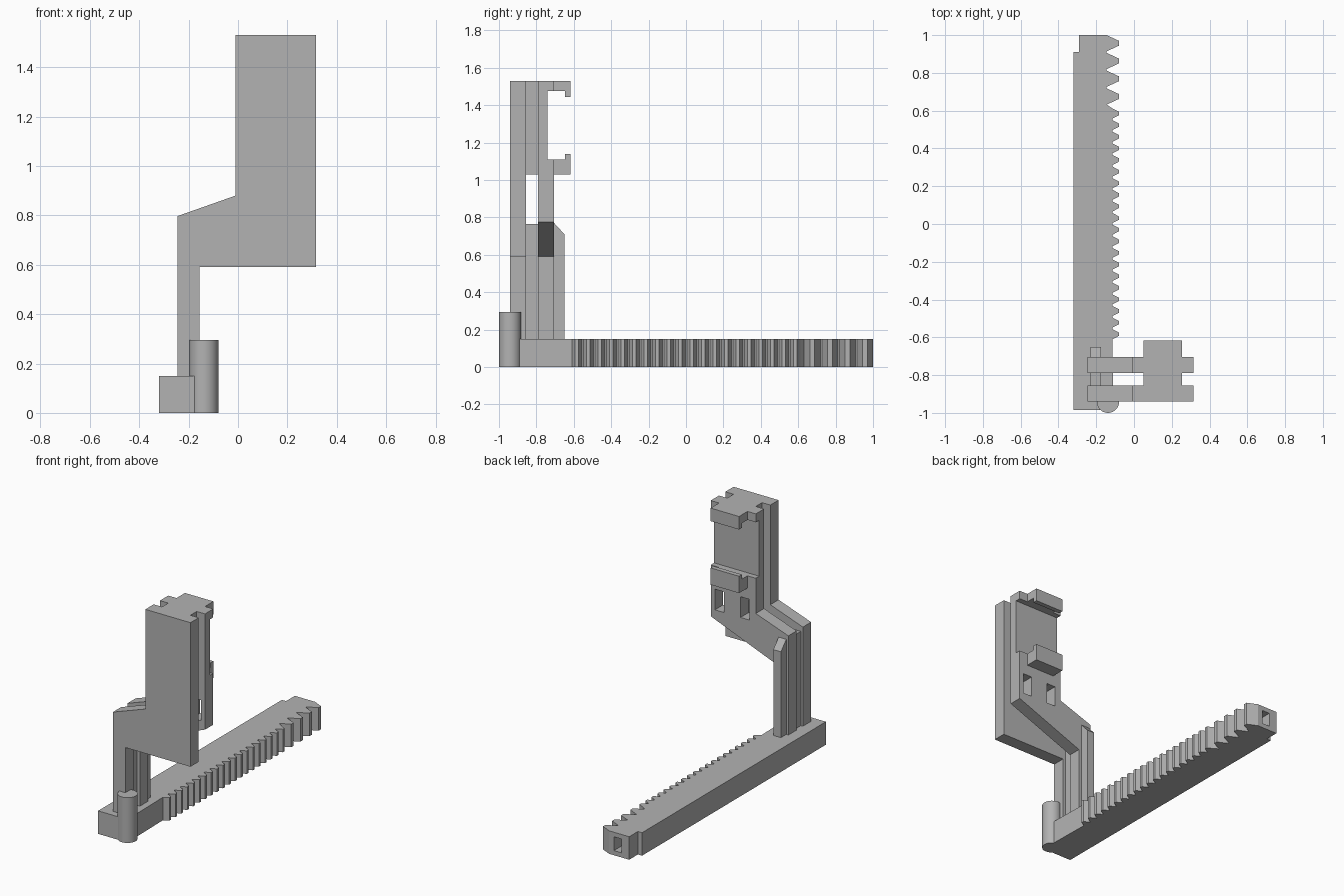
import bpy
import bmesh
from mathutils import Vector

cube = bpy.data.objects.get("Cube")
if cube:
    bpy.data.objects.remove(cube, do_unlink=True)

GREY = (0.45, 0.45, 0.45, 1.0)
mat = bpy.data.materials.new("plain grey")
mat.use_nodes = True
mat.diffuse_color = GREY
mat.node_tree.nodes["Principled BSDF"].inputs["Base Color"].default_value = GREY


def prism(name, profile, axis, start, end):
    """Extrude a 2D outline along one axis (the outline uses the other two, in order)."""
    def place(a, b):
        co = [a, b]
        co.insert(axis, start)
        return Vector(co)
    bm = bmesh.new()
    face = bm.faces.new([bm.verts.new(place(a, b)) for a, b in profile])
    step = Vector((0, 0, 0))
    step[axis] = end - start
    extruded = bmesh.ops.extrude_face_region(bm, geom=[face])["geom"]
    moved = [g for g in extruded if isinstance(g, bmesh.types.BMVert)]
    bmesh.ops.translate(bm, verts=moved, vec=step)
    bmesh.ops.recalc_face_normals(bm, faces=bm.faces)
    mesh = bpy.data.meshes.new(name)
    bm.to_mesh(mesh)
    bm.free()
    mesh.materials.append(mat)
    obj = bpy.data.objects.new(name, mesh)
    bpy.context.collection.objects.link(obj)
    return obj


def box(name, x, y, z):
    return prism(name, [(x[0], y[0]), (x[1], y[0]), (x[1], y[1]), (x[0], y[1])], 2, *z)


def cut(target, x, y, z):
    """Subtract a box from a part."""
    cutter = box("cutter", x, y, z)
    cutter.hide_render = True
    mod = target.modifiers.new("cut", "BOOLEAN")
    mod.operation = "DIFFERENCE"
    mod.solver = "EXACT"
    mod.object = cutter
    bpy.context.view_layer.objects.active = target
    bpy.ops.object.modifier_apply(modifier=mod.name)
    bpy.data.objects.remove(cutter, do_unlink=True)


def teeth(first, pitch, count, root_x, root_half, tip_half, tip_x=-0.08):
    """Outline points of a row of tapered teeth, running towards -y."""
    points = []
    for i in range(count):
        y = first - i * pitch
        points += [(root_x, y + root_half), (tip_x, y + tip_half),
                   (tip_x, y - tip_half), (root_x, y - root_half)]
    return points


# Toothed rack: coarse teeth at the back, fine teeth along the rest
outline = [(-0.11, -0.90), (-0.175, -0.985), (-0.32, -0.985), (-0.32, 0.91),
           (-0.29, 0.91), (-0.29, 1.0)]
outline += teeth(0.957, 0.094, 4, -0.145, 0.043, 0.013)
outline += teeth(0.585, 0.0615, 20, -0.115, 0.027, 0.009)
rack = prism("toothed_rack", outline, 2, 0, 0.15)
cut(rack, (-0.235, -0.18), (0.91, 1.1), (0.03, 0.12))

# Round pin at the front corner
bpy.ops.mesh.primitive_cylinder_add(vertices=48, radius=0.059, depth=0.295,
                                    location=(-0.138, -0.941, 0.1475))
pin = bpy.context.object
pin.name = "front_pin"
pin.data.materials.append(mat)
bpy.ops.object.shade_smooth_by_angle()

# Two cranked plates; the rear one has a sloping underside
for name, y0, y1, corner_z in (("front_plate", -0.94, -0.855, 0.59),
                               ("rear_plate", -0.79, -0.705, 0.775)):
    plate = prism(name, [(-0.245, 0.15), (-0.155, 0.15), (-0.155, 0.59),
                         (0.315, corner_z), (0.315, 1.53), (-0.01, 1.53),
                         (-0.01, 0.88), (-0.245, 0.797)], 1, y0, y1)

# Recess and two windows in the rear plate
cut(plate, (-0.1, 0.4), (-0.74, -0.6), (1.11, 1.475))
for x in (0.035, 0.22):
    cut(plate, (x, x + 0.065), (-0.85, -0.65), (0.825, 0.96))

# Spacers joining the plates
box("upper_spacer", (0.05, 0.255), (-0.855, -0.79), (1.03, 1.53))
box("lower_spacer", (-0.23, -0.175), (-0.855, -0.79), (0.15, 0.765))
prism("rear_rib", [(-0.705, 0.15), (-0.65, 0.15), (-0.65, 0.71), (-0.705, 0.77)],
      0, -0.23, -0.175)

# Hooked clips above and below the recess
for name, outer, inner, lip in (("upper_clip", 1.53, 1.475, 1.445),
                                ("lower_clip", 1.03, 1.11, 1.14)):
    prism(name, [(-0.705, outer), (-0.618, outer), (-0.618, lip), (-0.648, lip),
                 (-0.648, inner), (-0.705, inner)], 0, 0.05, 0.255)
